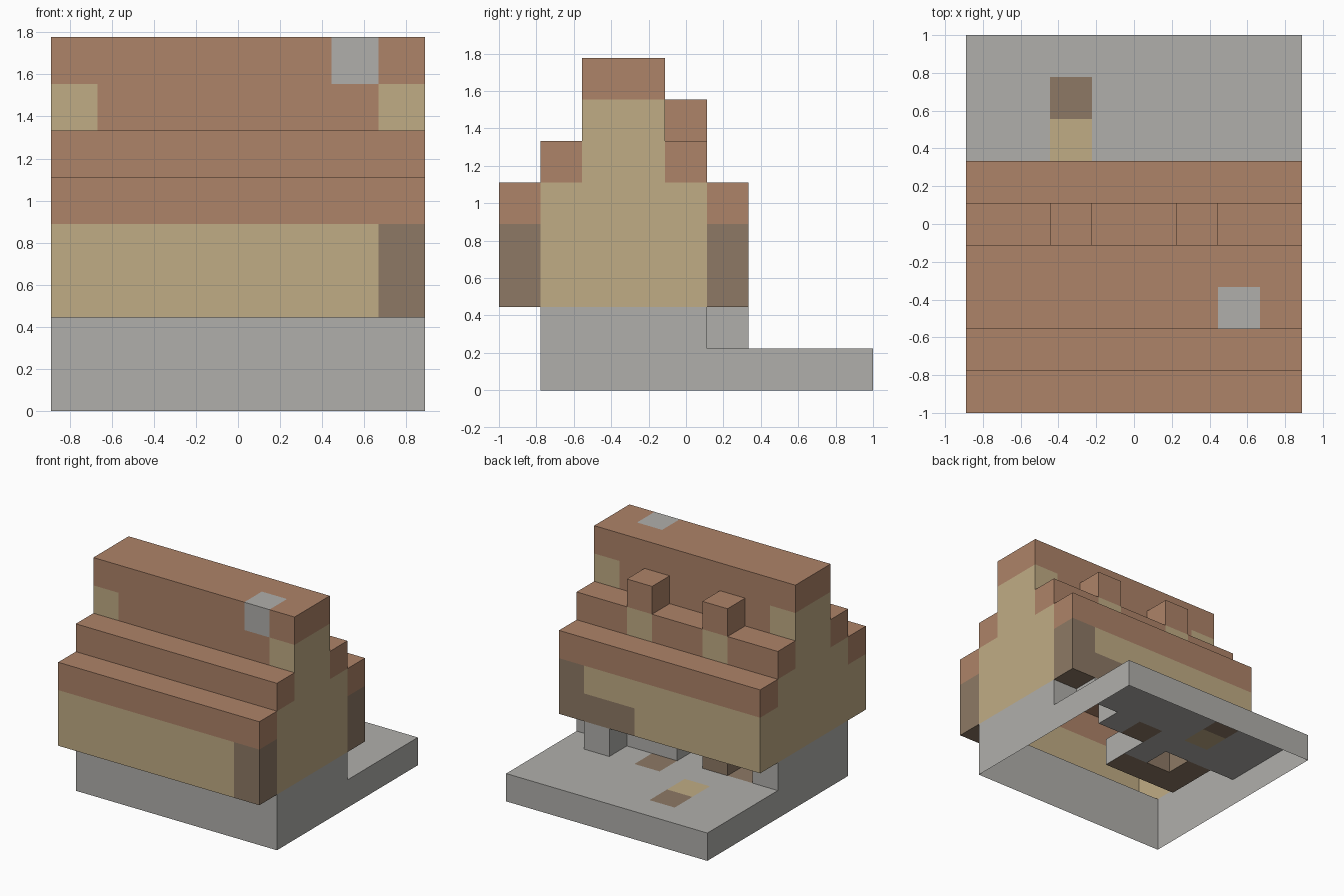
import bpy, bmesh
from mathutils import Vector

if "Cube" in bpy.data.objects:
    bpy.data.objects.remove(bpy.data.objects["Cube"])

U = 2 / 9                              # edge of one block
NX, NY = 8, 9                          # blocks across and deep


def linear(hex_code):
    out = []
    for s in (0, 2, 4):
        c = int(hex_code[s:s + 2], 16) / 255
        out.append(c / 12.92 if c <= 0.04045 else ((c + 0.055) / 1.055) ** 2.4)
    return (*out, 1)


def material(name, hex_code):
    m = bpy.data.materials.new(name)
    m.diffuse_color = linear(hex_code)
    m.use_nodes = True
    m.node_tree.nodes["Principled BSDF"].inputs["Base Color"].default_value = m.diffuse_color
    return m


STONE = material("grey_stone", "b0afab")
PLASTER = material("tan_plaster", "c0ac85")
TILE = material("red_brown_tile", "ae8368")
TIMBER = material("dark_timber", "8d7965")

blocks = {}                            # block position -> part name
part_mats = {}


def fill(part, mat, xs, ys, zs):
    """Fill an inclusive range of blocks, replacing what was there."""
    part_mats[part] = mat
    for i in range(xs[0], xs[1] + 1):
        for j in range(ys[0], ys[1] + 1):
            for k in range(zs[0], zs[1] + 1):
                blocks[i, j, k] = part


# Stone yard slab, foundation and the post under the rear overhang
fill("yard_slab", STONE, (0, 7), (1, 8), (0, 0))
fill("foundation", STONE, (0, 7), (1, 4), (1, 1))
fill("rear_post", STONE, (6, 6), (5, 5), (1, 1))

# Recessed rear entrance with a timber floor and door
for i in (1, 2, 3):
    for j in (3, 4):
        del blocks[i, j, 1]
fill("entrance_floor", TIMBER, (1, 3), (3, 3), (0, 0))
fill("entrance_floor", TIMBER, (1, 1), (4, 4), (0, 0))
fill("door", TIMBER, (2, 2), (4, 4), (1, 1))

# Patches in the yard
fill("yard_patch_dark", TIMBER, (4, 4), (5, 5), (0, 0))
fill("yard_patch_dark", TIMBER, (2, 2), (7, 7), (0, 0))
fill("yard_patch_tan", PLASTER, (2, 2), (6, 6), (0, 0))

# Plaster walls, narrowing into gables
fill("walls", PLASTER, (0, 7), (0, 5), (2, 3))
fill("walls", PLASTER, (0, 7), (1, 4), (4, 4))
fill("walls", PLASTER, (0, 7), (2, 3), (5, 6))

# Timber at the right-hand corners and along the rear sill
fill("corner_timber", TIMBER, (7, 7), (0, 0), (2, 3))
fill("corner_timber", TIMBER, (7, 7), (5, 5), (2, 3))
fill("corner_timber", TIMBER, (5, 6), (5, 5), (2, 2))

# Stepped roof: paired rows on both slopes, then the ridge
for step in range(2):
    for row in (step, 5 - step):
        fill("roof", TILE, (0, 7), (row, row), (4 + step, 4 + step))
fill("roof", TILE, (1, 6), (2, 3), (6, 6))
fill("roof", TILE, (0, 7), (2, 3), (7, 7))
fill("chimney", STONE, (6, 6), (2, 2), (7, 7))

# Two rear dormers with plaster fronts
for i in (2, 5):
    fill("dormer_roofs", TILE, (i, i), (4, 4), (6, 6))
    fill("dormer_fronts", PLASTER, (i, i), (4, 4), (5, 5))


def build(part):
    """Skin a part: only faces open to the air, and nothing on the ground."""
    bm = bmesh.new()
    for cell in [c for c, p in blocks.items() if p == part]:
        centre = Vector((cell[0] + 0.5 - NX / 2, cell[1] + 0.5 - NY / 2, cell[2] + 0.5))
        for axis in range(3):
            for sign in (-1, 1):
                near = list(cell)
                near[axis] += sign
                if tuple(near) in blocks or near[2] < 0:
                    continue
                n, a, b = Vector(), Vector(), Vector()
                n[axis] = sign * 0.5
                a[(axis + 1) % 3] = 0.5
                b[(axis + 2) % 3] = 0.5 * sign
                corners = (-a - b, a - b, a + b, b - a)
                bm.faces.new([bm.verts.new((centre + n + c) * U) for c in corners])
    bmesh.ops.remove_doubles(bm, verts=bm.verts, dist=0.001)
    mesh = bpy.data.meshes.new(part)
    bm.to_mesh(mesh)
    bm.free()
    mesh.materials.append(part_mats[part])
    bpy.context.collection.objects.link(bpy.data.objects.new(part, mesh))


for part in part_mats:
    build(part)
